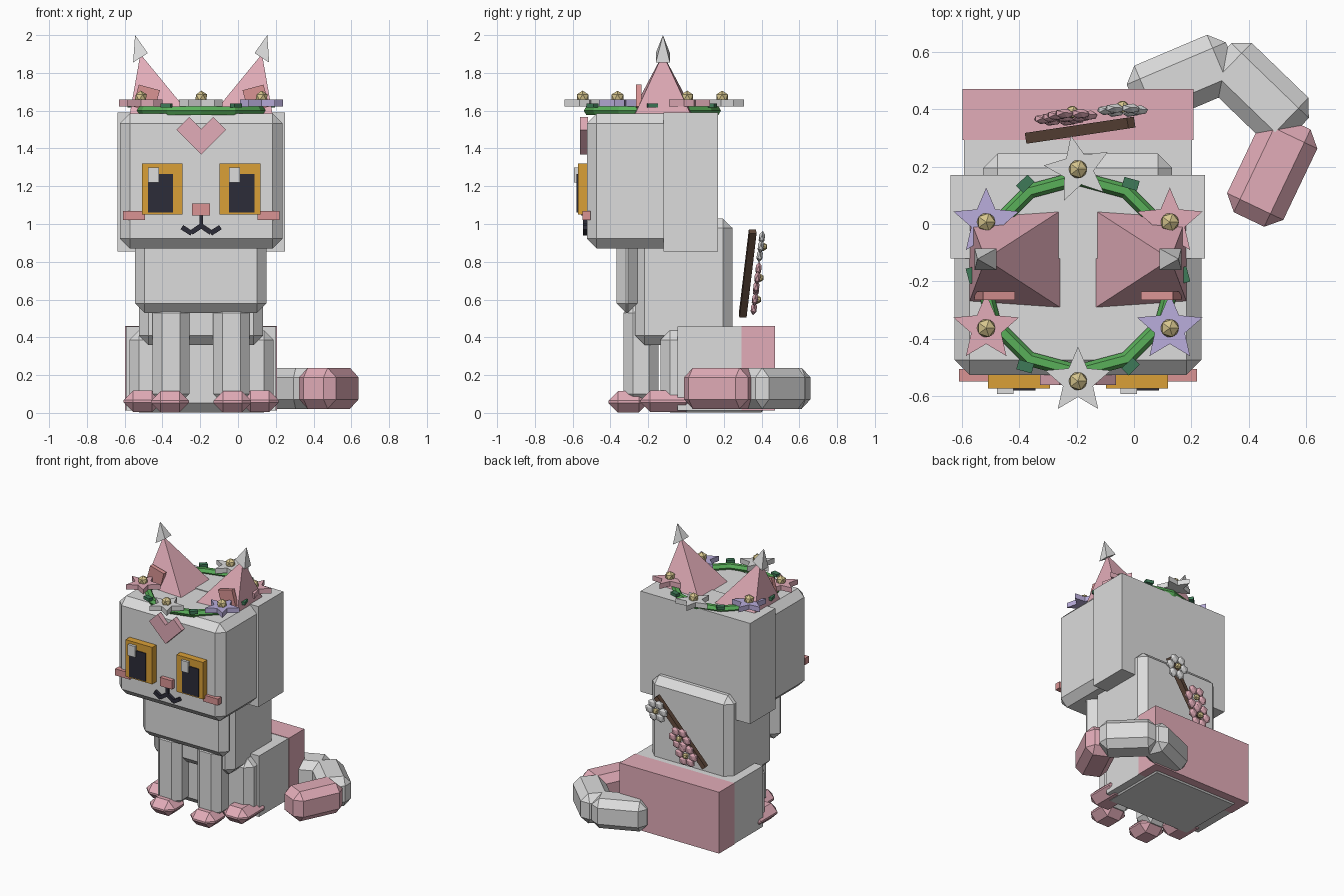
import bpy, bmesh, math
from mathutils import Vector, Matrix

if "Cube" in bpy.data.objects:
    bpy.data.objects.remove(bpy.data.objects["Cube"])

MID = -0.195  # symmetry plane of the sitting cat


def material(name, rgb):
    def linear(v):
        v /= 255
        return v / 12.92 if v <= 0.04 else ((v + 0.055) / 1.055) ** 2.4
    colour = [linear(v) for v in rgb] + [1]
    m = bpy.data.materials.new(name)
    m.use_nodes = True
    m.diffuse_color = colour
    m.node_tree.nodes["Principled BSDF"].inputs["Base Color"].default_value = colour
    return m


grey = material("light grey", (220, 220, 220))
pink = material("pink", (226, 172, 184))
salmon = material("salmon", (218, 148, 148))
amber = material("amber", (218, 160, 55))
navy = material("dark navy", (44, 44, 56))
green = material("green", (90, 176, 90))
leaf = material("dark green", (62, 122, 88))
lilac = material("lilac", (186, 174, 220))
cream = material("cream yellow", (215, 198, 142))
brown = material("brown", (98, 74, 60))


def finish(name, bm, mat, matrix=None, bevel=0):
    bmesh.ops.recalc_face_normals(bm, faces=bm.faces)
    mesh = bpy.data.meshes.new(name)
    bm.to_mesh(mesh)
    bm.free()
    mesh.materials.append(mat)
    ob = bpy.data.objects.new(name, mesh)
    bpy.context.collection.objects.link(ob)
    if matrix:
        ob.matrix_world = matrix
    if bevel:
        mod = ob.modifiers.new("chamfer", "BEVEL")
        mod.width, mod.segments = bevel, 1
    return ob


def block(name, size, centre, mat, bevel=0, rot=None):
    bm = bmesh.new()
    bmesh.ops.create_cube(bm, size=1)
    bmesh.ops.scale(bm, vec=size, verts=bm.verts)
    m = Matrix.Translation(centre) @ (rot or Matrix())
    return finish(name, bm, mat, m, bevel)


def box(name, x, y, z, mat, bevel=0):
    """Box given by its extents on each axis."""
    size = [b - a for a, b in (x, y, z)]
    return block(name, size, [(a + b) / 2 for a, b in (x, y, z)], mat, bevel)


def bar(name, a, b, width, depth, mat):
    a, b = Vector(a), Vector(b)
    rot = (b - a).to_track_quat("Z", "Y").to_matrix().to_4x4()
    return block(name, (width, depth, (b - a).length), (a + b) / 2, mat, 0, rot)


def pyramid(name, base, apex, mat):
    bm = bmesh.new()
    ring = [bm.verts.new(p) for p in base]
    top = bm.verts.new(apex)
    bm.faces.new(ring)
    for i in range(4):
        bm.faces.new((ring[i], ring[(i + 1) % 4], top))
    return finish(name, bm, mat)


def ball(name, centre, radius, mat, scale=(1, 1, 1), rot=None):
    bm = bmesh.new()
    bmesh.ops.create_icosphere(bm, subdivisions=1, radius=radius)
    bmesh.ops.scale(bm, vec=scale, verts=bm.verts)
    return finish(name, bm, mat, Matrix.Translation(centre) @ (rot or Matrix()))


# Head: chamfered muzzle half and plain back half
box("head_front", (-0.625, 0.235), (-0.525, 0), (0.87, 1.585), grey, 0.052)
box("head_back", (-0.638, 0.248), (-0.12, 0.17), (0.855, 1.59), grey)

# Torso, chest and haunches
box("chest", (-0.545, 0.15), (-0.367, -0.256), (0.53, 0.95), grey, 0.05)
box("torso", (-0.525, 0.133), (-0.27, 0.245), (0.36, 1.03), grey, 0.05)
box("haunch_base", (-0.575, 0.187), (-0.135, 0.45), (0.003, 0.437), grey, 0.05)
box("haunches", (-0.592, 0.202), (-0.045, 0.295), (0.012, 0.457), grey)
box("rump", (-0.597, 0.207), (0.293, 0.47), (0.012, 0.46), pink)

# Paired parts, built once per side
for side, s in (("right", -1), ("left", 1)):
    def mx(x):
        return MID + s * x

    def span(a, b):
        return tuple(sorted((mx(a), mx(b))))

    box(side + "_front_leg", span(0.063, 0.257), (-0.33, -0.145), (0.05, 0.58), grey, 0.05)
    box(side + "_front_paw", span(0.065, 0.265), (-0.41, -0.2), (0.002, 0.115), pink, 0.05)
    box(side + "_hind_paw", span(0.21, 0.41), (-0.24, 0.05), (0.005, 0.118), pink, 0.05)

    # Ear, tip and inner ear
    pyramid(side + "_ear", [(mx(0.055), 0.05, 1.575), (mx(0.055), -0.295, 1.575),
                            (mx(0.38), -0.275, 1.57), (mx(0.38), 0.03, 1.57)],
            (mx(0.322), -0.122, 1.9), pink)
    pyramid(side + "_ear_tip", [(mx(0.283), -0.085, 1.905), (mx(0.283), -0.16, 1.905),
                                (mx(0.36), -0.16, 1.855), (mx(0.36), -0.085, 1.855)],
            (mx(0.35), -0.122, 2), grey)
    block(side + "_inner_ear", (0.115, 0.03, 0.12), (mx(0.29), -0.25, 1.665), salmon,
          rot=Matrix.Rotation(-s * math.radians(15), 4, "Y"))

    # Face
    box(side + "_eye", span(0.098, 0.313), (-0.573, -0.5), (1.05, 1.32), amber)
    box(side + "_pupil", span(0.148, 0.282), (-0.58, -0.56), (1.06, 1.265), navy)
    glint = mx(0.282) if s < 0 else mx(0.148)
    box(side + "_eye_glint", (glint, glint + 0.058), (-0.592, -0.57), (1.22, 1.3), grey)
    box(side + "_cheek", span(0.297, 0.415), (-0.548, -0.505), (1.022, 1.07), salmon)
    bar(side + "_mouth_inner", (mx(0), -0.533, 0.99), (mx(0.052), -0.533, 0.955),
        0.026, 0.026, navy)
    bar(side + "_mouth_outer", (mx(0.05), -0.533, 0.95), (mx(0.102), -0.533, 0.983),
        0.026, 0.026, navy)
    block(side + "_heart_half", (0.096, 0.04, 0.186), (mx(0.032), -0.54, 1.467), pink,
          rot=Matrix.Rotation(s * math.pi / 4, 4, "Y"))

box("nose", (-0.243, -0.147), (-0.555, -0.51), (1.045, 1.108), salmon)
box("mouth_middle", (MID - 0.01, MID + 0.01), (-0.546, -0.52), (0.975, 1.046), navy)

# Tail: three chamfered links curling forward
for name, x, y, angle, mat in (("tail_base", 0.17, 0.505, 23, grey),
                               ("tail_middle", 0.433, 0.457, -44, grey),
                               ("tail_end", 0.481, 0.185, 64.5, pink)):
    block(name, (0.375, 0.217, 0.217), (x, y, 0.13), mat, 0.05,
          Matrix.Rotation(math.radians(angle), 4, "Z"))

# Wreath ring
WREATH = Vector((MID, -0.178, 1.6))
bm = bmesh.new()
loops = []
for i in range(12):
    turn = Matrix.Rotation(i * math.pi / 6, 3, "Z")
    loops.append([bm.verts.new(WREATH + turn @ Vector(
        (0.337 + 0.026 * math.cos(k * math.pi / 3), 0, 0.026 * math.sin(k * math.pi / 3))))
        for k in range(6)])
for i in range(12):
    a, b = loops[i], loops[(i + 1) % 12]
    for k in range(6):
        n = (k + 1) % 6
        bm.faces.new((a[k], b[k], b[n], a[n]))
finish("wreath_ring", bm, green)


def star(name, centre, mat, start):
    bm = bmesh.new()
    ring = []
    for i in range(10):
        r = 0.055 if i % 2 else 0.12
        t = math.radians(start) + i * math.pi / 5
        ring.append(bm.verts.new((r * math.cos(t), r * math.sin(t), -0.018)))
    face = bm.faces.new(ring)
    top = bmesh.ops.extrude_face_region(bm, geom=[face])["geom"]
    bmesh.ops.translate(bm, vec=(0, 0, 0.036),
                        verts=[g for g in top if isinstance(g, bmesh.types.BMVert)])
    finish(name, bm, mat, Matrix.Translation(centre))


# Wreath blossoms and leaves, starting at the front
for i, mat in enumerate((grey, lilac, pink, grey, lilac, pink)):
    t = -math.pi / 2 + i * math.pi / 3
    spot = WREATH + Vector((math.cos(t), math.sin(t), 0)) * 0.369
    star(f"blossom_{i}", spot + Vector((0, 0, 0.04)), mat, 102 if i == 3 else 90)
    ball(f"blossom_centre_{i}", spot + Vector((0, 0, 0.07)), 0.036, cream)
    t += math.pi / 6
    block(f"wreath_leaf_{i}", (0.035, 0.055, 0.022),
          WREATH + Vector((0.367 * math.cos(t), 0.367 * math.sin(t), 0.027)), leaf,
          rot=Matrix.Rotation(t + 0.25, 4, "Z"))

# Flowering twig behind the back
bar("twig", (-0.365, 0.3, 0.515), (-0.01, 0.353, 0.96), 0.038, 0.032, brown)
lean = Matrix.Rotation(math.radians(-7), 4, "X")
for i, (spot, mat) in enumerate((((-0.04, 0.396, 0.88), grey),
                                 ((-0.215, 0.378, 0.715), pink),
                                 ((-0.26, 0.365, 0.6), pink))):
    for k in range(6):
        t = k * math.pi / 3
        offset = lean @ Vector((0.056 * math.cos(t), 0, 0.056 * math.sin(t)))
        ball(f"twig_flower_{i}_petal_{k}", Vector(spot) + offset, 0.036, mat,
             (1, 0.5, 1), lean)
    ball(f"twig_flower_centre_{i}", Vector(spot) + Vector((0, 0.012, 0)), 0.024, cream)
